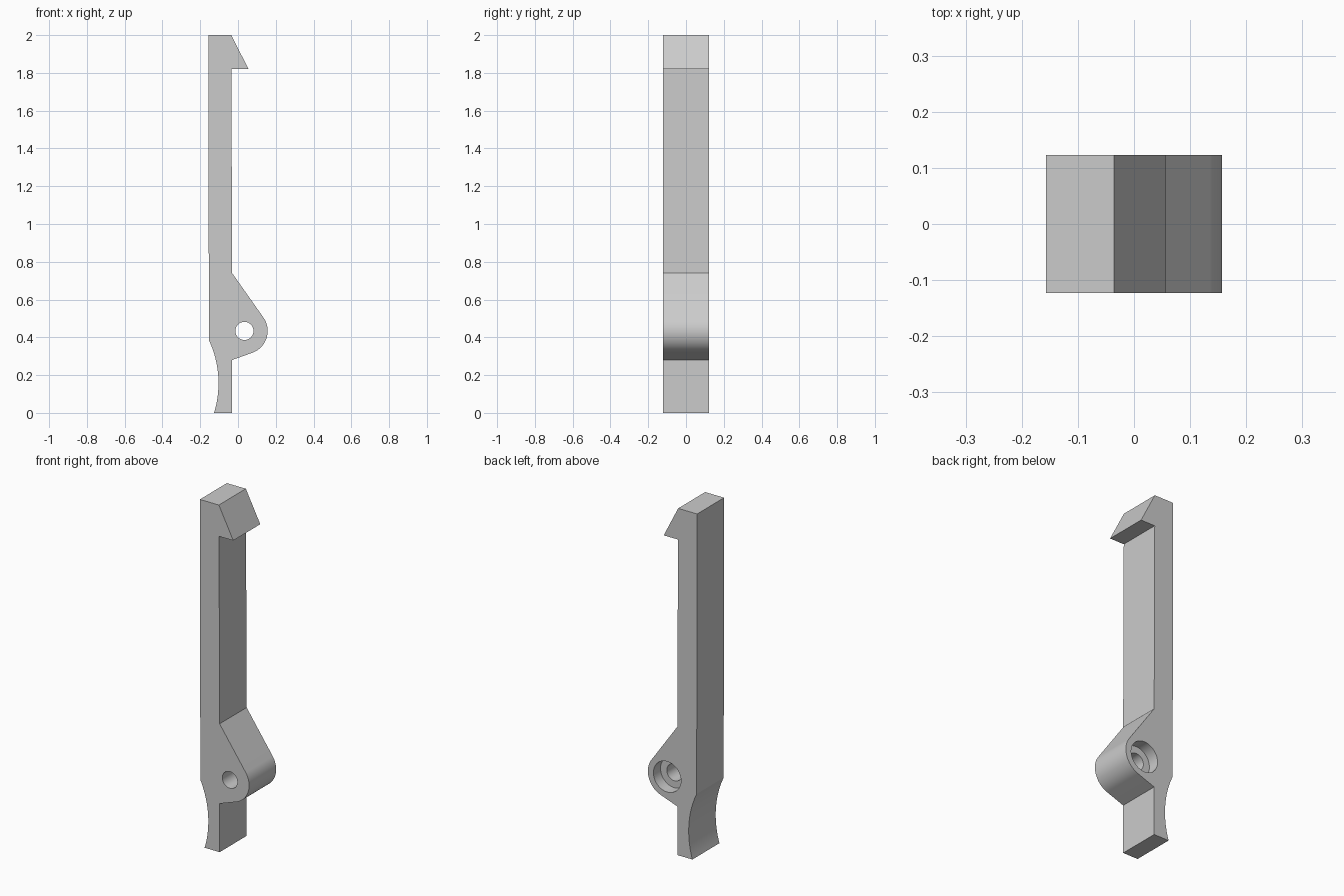
import bpy, bmesh
from math import acos, atan2, cos, sin, pi, hypot
from mathutils import Matrix, Vector

if "Cube" in bpy.data.objects:
    bpy.data.objects.remove(bpy.data.objects["Cube"], do_unlink=True)

HALF = 0.123                      # half the thickness
PIVOT = Vector((0.034, 0.434))    # pivot boss centre (x, z)
BOSS_R, HOLE_R, RECESS_R, RECESS_DEPTH = 0.123, 0.048, 0.088, 0.065

grey = bpy.data.materials.new("plain grey")
grey.use_nodes = True
colour = (0.6, 0.6, 0.6, 1)
grey.diffuse_color = colour
grey.node_tree.nodes["Principled BSDF"].inputs["Base Color"].default_value = colour


def make_object(name, bm):
    bmesh.ops.recalc_face_normals(bm, faces=bm.faces)
    mesh = bpy.data.meshes.new(name)
    bm.to_mesh(mesh)
    bm.free()
    mesh.materials.append(grey)
    obj = bpy.data.objects.new(name, mesh)
    bpy.context.collection.objects.link(obj)
    return obj


def arc(centre, radius, start, end, steps):
    angles = [start + (end - start) * i / steps for i in range(steps + 1)]
    return [(centre[0] + radius * cos(a), centre[1] + radius * sin(a)) for a in angles]


def tangent_angle(point, side):
    """Angle on the boss where a line from the point touches it."""
    dx, dz = point[0] - PIVOT.x, point[1] - PIVOT.y
    return atan2(dz, dx) + side * acos(BOSS_R / hypot(dx, dz))


def arc_between(a, b, radius, steps):
    """Arc from a to b, bulging towards +x."""
    a, b = Vector(a), Vector(b)
    mid, half = (a + b) / 2, (b - a) / 2
    normal = Vector((-half.y, half.x)).normalized()
    centre = mid + normal * (radius ** 2 - half.length_squared) ** 0.5
    start, end = a - centre, b - centre
    return arc(centre, radius, atan2(start.y, start.x), atan2(end.y, end.x), steps)


# Lever outline: hooked tip, straight arm, pivot boss, thumb hollow
upper, lower = (-0.031, 0.74), (-0.031, 0.28)
outline = [(-0.157, 2), (-0.036, 2), (0.056, 1.82), (-0.035, 1.82), upper]
outline += arc(PIVOT, BOSS_R, tangent_angle(upper, -1), tangent_angle(lower, 1), 32)
outline += [lower, (-0.031, 0)]
outline += arc_between((-0.127, 0), (-0.154, 0.385), 0.535, 24)

bm = bmesh.new()
face = bm.faces.new([bm.verts.new((x, -HALF, z)) for x, z in outline])
extruded = bmesh.ops.extrude_face_region(bm, geom=[face])
moved = [v for v in extruded["geom"] if isinstance(v, bmesh.types.BMVert)]
bmesh.ops.translate(bm, verts=moved, vec=(0, 2 * HALF, 0))
lever = make_object("latch_lever", bm)


def drill(name, radius, y_start, y_end):
    """Cut a round hole along y at the pivot."""
    bm = bmesh.new()
    place = Matrix.Translation((PIVOT.x, (y_start + y_end) / 2, PIVOT.y))
    bmesh.ops.create_cone(bm, cap_ends=True, segments=48, radius1=radius, radius2=radius,
                          depth=y_end - y_start, matrix=place @ Matrix.Rotation(pi / 2, 4, "X"))
    cutter = make_object(name, bm)
    cutter.hide_render = True
    cut = lever.modifiers.new(name, "BOOLEAN")
    cut.operation, cut.solver, cut.object = "DIFFERENCE", "EXACT", cutter
    bpy.ops.object.modifier_apply(modifier=cut.name)
    bpy.data.objects.remove(cutter, do_unlink=True)


# Pivot hole through the boss, with a wider recess at the back
bpy.ops.object.select_all(action="DESELECT")
lever.select_set(True)
bpy.context.view_layer.objects.active = lever
drill("pivot_hole", HOLE_R, -2 * HALF, 2 * HALF)
drill("screw_recess", RECESS_R, HALF - RECESS_DEPTH, 2 * HALF)
bpy.ops.object.shade_smooth_by_angle(angle=0.35)
